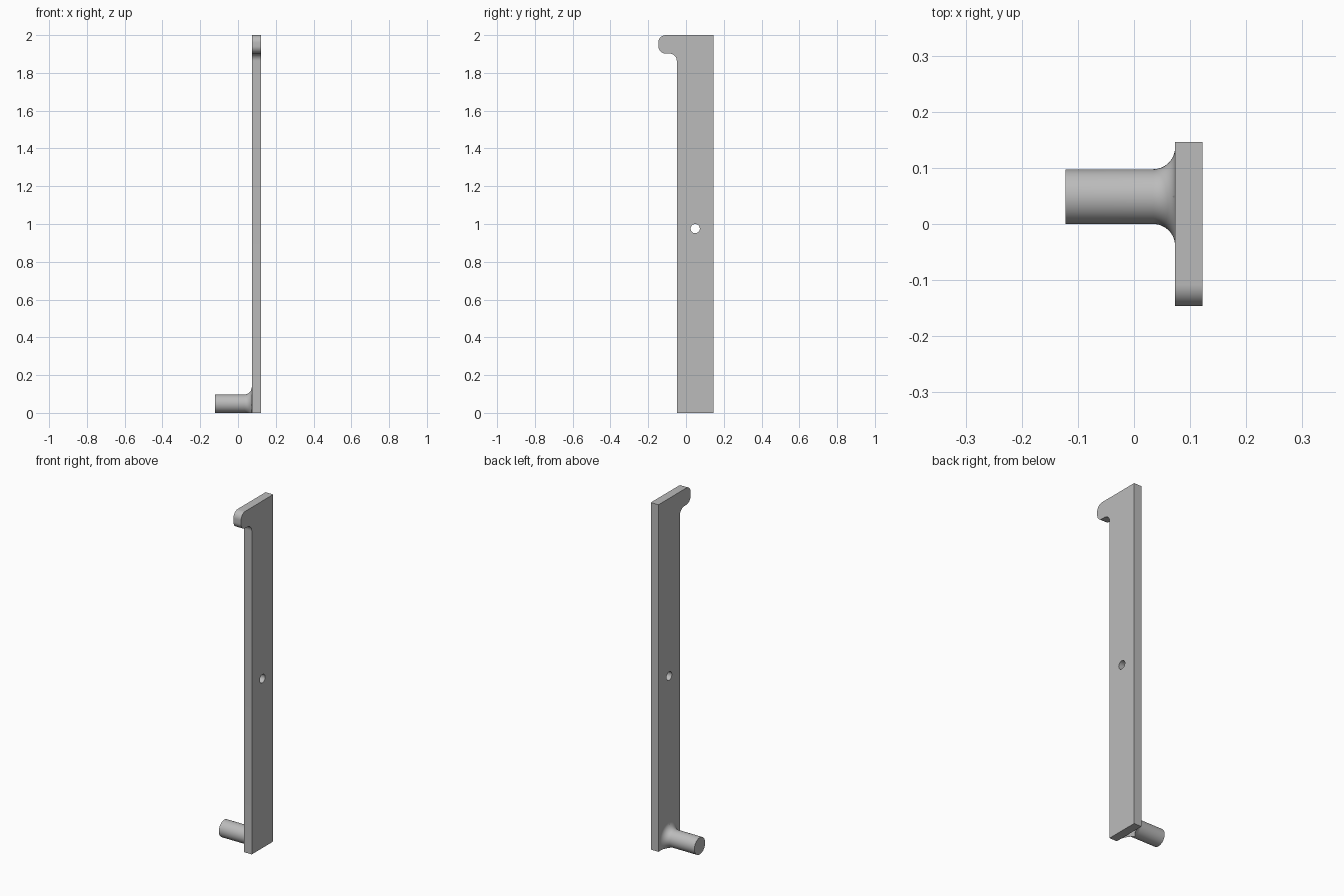
import bpy, bmesh, math
from mathutils import Matrix, Vector

cube = bpy.data.objects.get("Cube")
if cube:
    bpy.data.objects.remove(cube)

# Main dimensions
U = 2 / 205                      # one small unit of length
THICK, FILLET, PEG_R = 5 * U, 4 * U, 5 * U
PLATE_X = 7.5 * U                # inner face of the plate
BACK, FRONT, TIP = 15 * U, -5 * U, -15 * U
AXIS_Y, TOP = 5 * U, 2.0

grey = bpy.data.materials.new("plain_grey")
grey.use_nodes = True
colour = (0.5, 0.5, 0.5, 1)
grey.diffuse_color = colour
grey.node_tree.nodes["Principled BSDF"].inputs["Base Color"].default_value = colour


def arc(cx, cy, r, start, end, steps=12):
    angles = [math.radians(start + (end - start) * i / steps) for i in range(steps + 1)]
    return [(cx + r * math.cos(a), cy + r * math.sin(a)) for a in angles]


def finish(obj):
    obj.data.materials.clear()
    obj.data.materials.append(grey)
    bpy.ops.object.select_all(action="DESELECT")
    obj.select_set(True)
    bpy.context.view_layer.objects.active = obj
    bpy.ops.object.shade_smooth_by_angle(angle=math.radians(30))


# Hooked plate: side outline with a round hole, extruded across x
hook_low = TOP - 10 * U
outline = [(FRONT, 0), (BACK, 0), (BACK, TOP)]
outline += arc(TIP + FILLET, TOP - FILLET, FILLET, 90, 180)
outline += arc(TIP + FILLET, hook_low + FILLET, FILLET, 180, 270)
outline += arc(FRONT - FILLET, hook_low - FILLET, FILLET, 90, 0)
hole = arc(AXIS_Y, 100 * U, 2.5 * U, 0, 360, 32)[:-1]

curve = bpy.data.curves.new("hooked_plate", "CURVE")
curve.dimensions = "2D"
curve.fill_mode = "BOTH"
curve.extrude = THICK / 2
for points in (outline, hole):
    spline = curve.splines.new("POLY")
    spline.points.add(len(points) - 1)
    for p, (y, z) in zip(spline.points, points):
        p.co = (y, z, 0, 1)
    spline.use_cyclic_u = True
plate = bpy.data.objects.new("hooked_plate", curve)
bpy.context.collection.objects.link(plate)
bpy.ops.object.select_all(action="DESELECT")
plate.select_set(True)
bpy.context.view_layer.objects.active = plate
bpy.ops.object.convert(target="MESH")

# Turn the outline upright and weld the caps to the walls
bm = bmesh.new()
bm.from_mesh(plate.data)
axes = Matrix(((0, 0, 1), (1, 0, 0), (0, 1, 0))).to_4x4()
bm.transform(Matrix.Translation((PLATE_X + THICK / 2, 0, 0)) @ axes)
bmesh.ops.remove_doubles(bm, verts=bm.verts, dist=1e-5)
bmesh.ops.recalc_face_normals(bm, faces=bm.faces)
bm.to_mesh(plate.data)
bm.free()
finish(plate)

# Flared peg: lathed profile, trimmed level with the foot of the plate
profile = [(PLATE_X - 20 * U, 0), (PLATE_X - 20 * U, PEG_R)]
profile += arc(PLATE_X - FILLET, PEG_R + FILLET, FILLET, 270, 360)
bm = bmesh.new()
verts = [bm.verts.new((x, AXIS_Y, PEG_R + r)) for x, r in profile]
edges = [bm.edges.new(pair) for pair in zip(verts, verts[1:])]
bmesh.ops.spin(bm, geom=verts + edges, cent=(0, AXIS_Y, PEG_R), axis=(1, 0, 0),
               angle=math.tau, steps=64)
bmesh.ops.remove_doubles(bm, verts=bm.verts, dist=1e-5)
bmesh.ops.bisect_plane(bm, geom=bm.verts[:] + bm.edges[:] + bm.faces[:],
                       plane_co=Vector((0, 0, 0)), plane_no=Vector((0, 0, -1)),
                       dist=1e-6, clear_outer=True)
bmesh.ops.holes_fill(bm, edges=[e for e in bm.edges if e.is_boundary], sides=0)
bmesh.ops.recalc_face_normals(bm, faces=bm.faces)
mesh = bpy.data.meshes.new("flared_peg")
bm.to_mesh(mesh)
bm.free()
peg = bpy.data.objects.new("flared_peg", mesh)
bpy.context.collection.objects.link(peg)
finish(peg)
